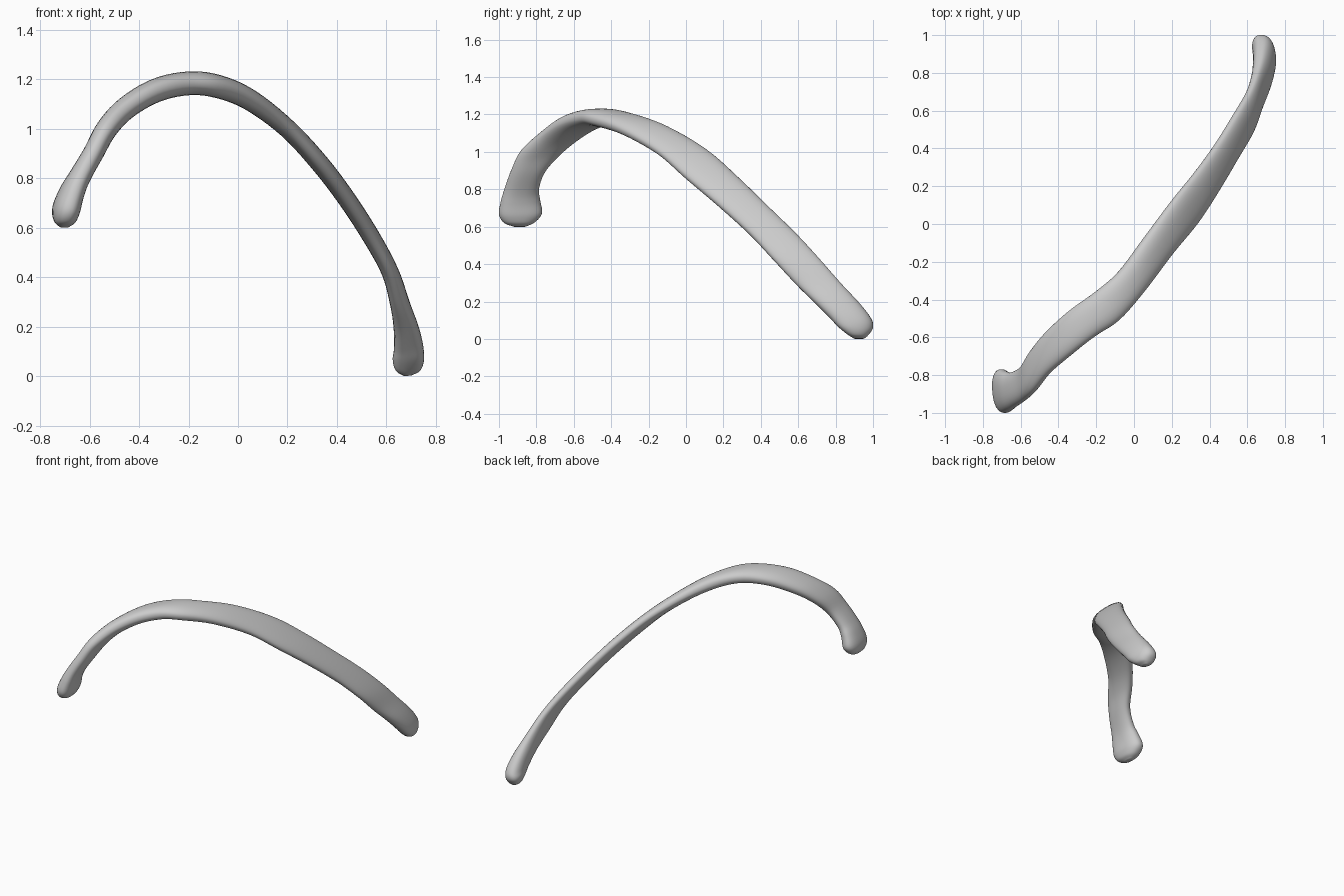
import bpy, bmesh
from math import sin, cos, pi, hypot, copysign

# Stations along the bone: x, z, half thickness, y min, y max, skew
STATIONS = [
    (-0.700, 0.600, 0.014, -0.92, -0.86, 0.00),
    (-0.700, 0.622, 0.042, -0.975, -0.81, 0.005),
    (-0.695, 0.670, 0.055, -1.00, -0.77, 0.01),
    (-0.672, 0.740, 0.050, -0.99, -0.78, 0.01),
    (-0.640, 0.805, 0.044, -0.97, -0.785, 0.005),
    (-0.585, 0.900, 0.042, -0.935, -0.75, 0),
    (-0.530, 1.000, 0.044, -0.885, -0.66, 0),
    (-0.450, 1.085, 0.046, -0.79, -0.56, 0),
    (-0.330, 1.155, 0.048, -0.69, -0.45, 0),
    (-0.200, 1.183, 0.048, -0.59, -0.355, 0),
    (-0.080, 1.170, 0.047, -0.51, -0.25, 0),
    (0.050, 1.115, 0.043, -0.36, -0.08, 0),
    (0.200, 1.000, 0.038, -0.16, 0.12, 0),
    (0.330, 0.860, 0.038, 0.00, 0.28, 0),
    (0.440, 0.715, 0.037, 0.17, 0.43, 0),
    (0.540, 0.560, 0.036, 0.34, 0.59, 0),
    (0.615, 0.420, 0.035, 0.47, 0.72, 0),
    (0.655, 0.290, 0.040, 0.59, 0.835, 0),
    (0.680, 0.190, 0.050, 0.69, 0.93, -0.008),
    (0.690, 0.110, 0.058, 0.77, 0.99, -0.012),
    (0.688, 0.060, 0.060, 0.82, 1.00, -0.015),
    (0.685, 0.020, 0.046, 0.87, 0.975, -0.01),
    (0.685, 0.001, 0.014, 0.90, 0.95, 0),
]
SIDES, STEPS = 32, 5


def smooth_path(pts, steps):
    """Catmull-Rom interpolation of all station values."""
    out = []
    for i in range(len(pts) - 1):
        a, b, c, d = (pts[min(max(i + k, 0), len(pts) - 1)] for k in (-1, 0, 1, 2))
        for s in range(steps):
            t = s / steps
            out.append([0.5 * (2 * q + (r - p) * t + (2 * p - 5 * q + 4 * r - w) * t * t
                               + (3 * q - p - 3 * r + w) * t ** 3)
                        for p, q, r, w in zip(a, b, c, d)])
    out.append(list(pts[-1]))
    return out


def rounded(v, power):
    return copysign(abs(v) ** power, v)


path = smooth_path(STATIONS, STEPS)
bm = bmesh.new()
rings = []
for i, (x, z, h, y0, y1, skew) in enumerate(path):
    p, q = path[max(i - 2, 0)], path[min(i + 2, len(path) - 1)]
    dx, dz = q[0] - p[0], q[1] - p[1]
    length = hypot(dx, dz)
    nx, nz = -dz / length, dx / length      # outward side of the arch
    ring = []
    for k in range(SIDES):
        a = 2 * pi * k / SIDES
        v = rounded(cos(a), 0.85)
        n = h * rounded(sin(a), 0.85) + skew * v
        ring.append(bm.verts.new((x + nx * n, (y0 + y1) / 2 + (y1 - y0) / 2 * v, z + nz * n)))
    rings.append(ring)

# Skin the sections and close both ends
for r, s in zip(rings, rings[1:]):
    for k in range(SIDES):
        j = (k + 1) % SIDES
        bm.faces.new((r[k], r[j], s[j], s[k]))
bm.faces.new(rings[0])
bm.faces.new(rings[-1])
bmesh.ops.recalc_face_normals(bm, faces=bm.faces)
for f in bm.faces:
    f.smooth = True

mesh = bpy.data.meshes.new("rib_bone")
bm.to_mesh(mesh)
bm.free()
bpy.context.collection.objects.link(bpy.data.objects.new("rib_bone", mesh))
